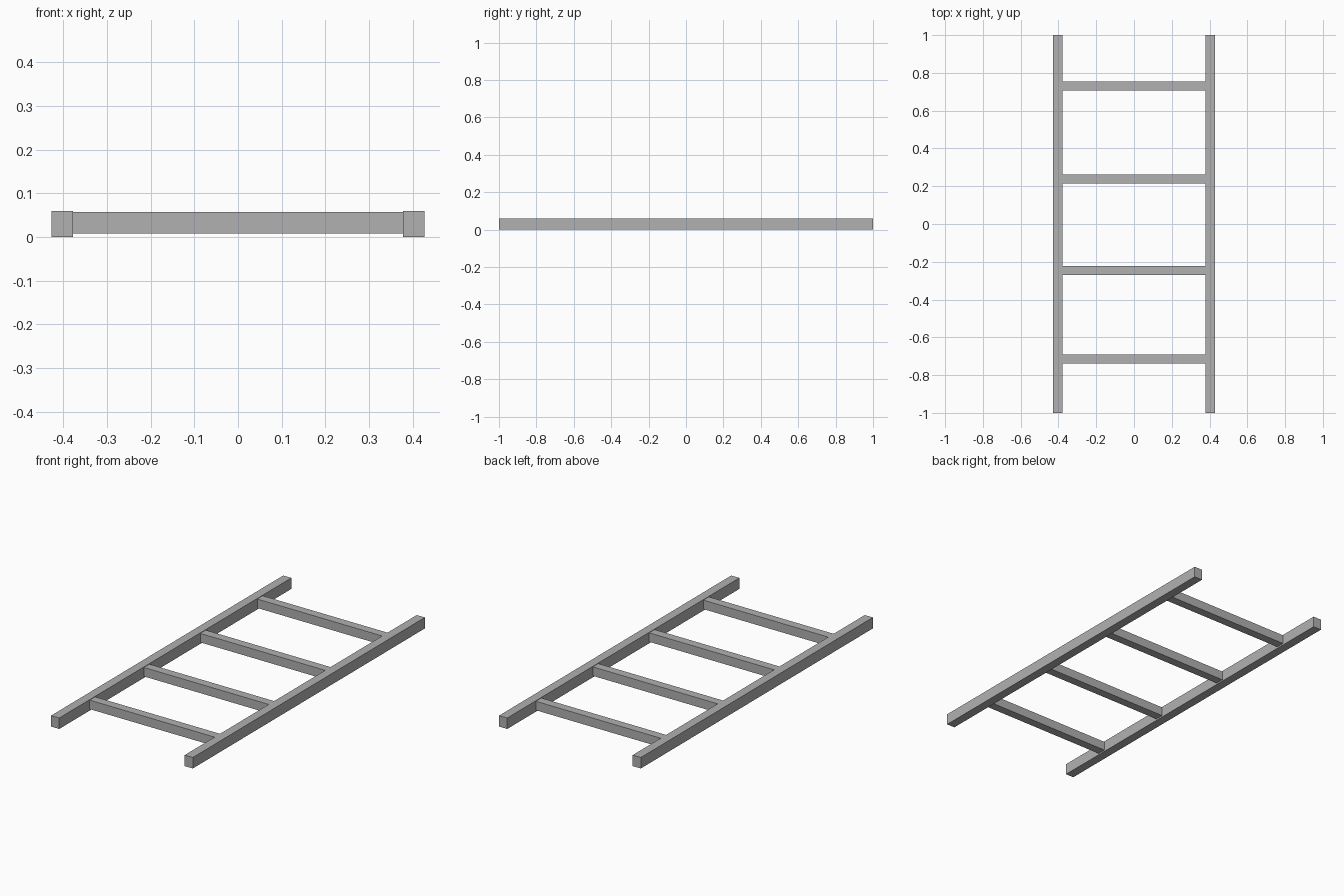
import bpy

if "Cube" in bpy.data.objects:
    bpy.data.objects.remove(bpy.data.objects["Cube"])

# Dark grey finish shared by every part
grey = bpy.data.materials.new("dark_grey")
grey.diffuse_color = (0.44, 0.44, 0.44, 1)
grey.use_nodes = True
grey.node_tree.nodes["Principled BSDF"].inputs["Base Color"].default_value = grey.diffuse_color


def box(name, x0, x1, y0, y1, z0, z1):
    """Flat-faced box given by its limits."""
    bpy.ops.mesh.primitive_cube_add(
        size=1, location=((x0 + x1) / 2, (y0 + y1) / 2, (z0 + z1) / 2))
    ob = bpy.context.object
    ob.name = name
    ob.scale = (x1 - x0, y1 - y0, z1 - z0)
    bpy.ops.object.transform_apply(location=False, rotation=False, scale=True)
    ob.data.materials.append(grey)
    return ob


# Two long side rails
for side, x in (("left", -0.403), ("right", 0.403)):
    box(f"{side}_rail", x - 0.0245, x + 0.0245, -1, 1, 0, 0.06)

# Four rungs, slightly thinner than the rails, let into their inner faces
for i, y in enumerate((-0.714, -0.247, 0.239, 0.73), 1):
    box(f"rung_{i}", -0.385, 0.385, y - 0.0235, y + 0.0235, 0.008, 0.057)
